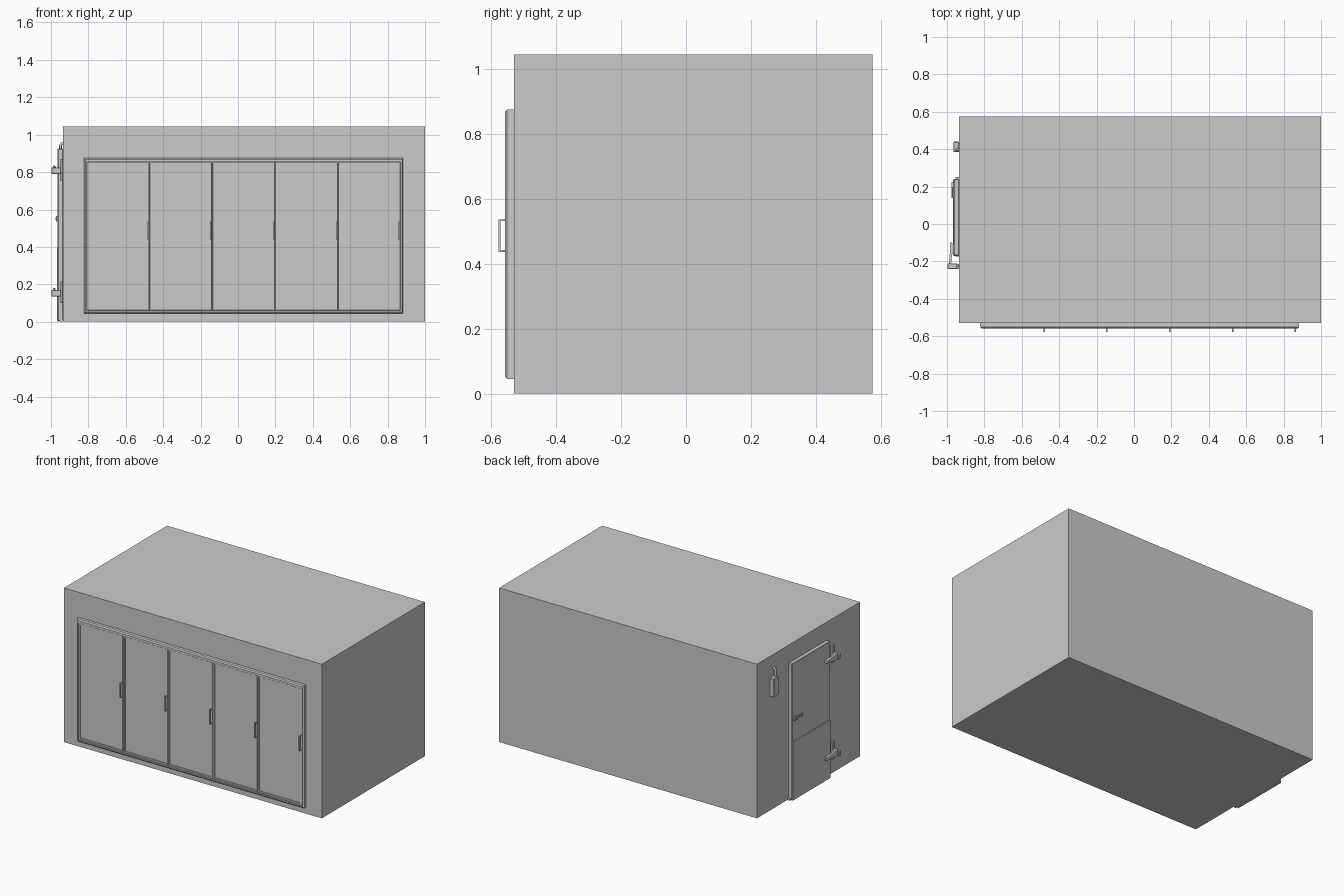
import bpy, bmesh, math
from mathutils import Vector

if "Cube" in bpy.data.objects:
    bpy.data.objects.remove(bpy.data.objects["Cube"])

grey = bpy.data.materials.new("light grey panel")
grey.diffuse_color = (0.6, 0.6, 0.6, 1)
grey.use_nodes = True
grey.node_tree.nodes["Principled BSDF"].inputs["Base Color"].default_value = grey.diffuse_color


def finish(name, bm):
    bmesh.ops.recalc_face_normals(bm, faces=bm.faces)
    me = bpy.data.meshes.new(name)
    bm.to_mesh(me)
    bm.free()
    me.materials.append(grey)
    ob = bpy.data.objects.new(name, me)
    bpy.context.collection.objects.link(ob)
    return ob


def add_box(bm, x0, x1, y0, y1, z0, z1):
    vs = bmesh.ops.create_cube(bm, size=1)["verts"]
    for v in vs:
        v.co = Vector(((x0 + x1) / 2 + v.co.x * (x1 - x0),
                       (y0 + y1) / 2 + v.co.y * (y1 - y0),
                       (z0 + z1) / 2 + v.co.z * (z1 - z0)))


def box(name, *dims, bevel=0):
    bm = bmesh.new()
    add_box(bm, *dims)
    ob = finish(name, bm)
    if bevel:
        m = ob.modifiers.new("bevel", 'BEVEL')
        m.width, m.segments = bevel, 1
    return ob


def ring(name, outer, inner, y_back, y_front, chamfer):
    """Rectangular frame facing -y with a chamfered outer front edge."""
    bm = bmesh.new()

    def loop(r, y, inset=0):
        x0, x1, z0, z1 = r
        x0, x1, z0, z1 = x0 + inset, x1 - inset, z0 + inset, z1 - inset
        return [bm.verts.new(p) for p in
                ((x0, y, z0), (x1, y, z0), (x1, y, z1), (x0, y, z1))]

    loops = [loop(outer, y_back), loop(outer, y_front + chamfer),
             loop(outer, y_front, chamfer), loop(inner, y_front),
             loop(inner, y_back)]
    for k, a in enumerate(loops):
        b = loops[(k + 1) % len(loops)]
        for i in range(4):
            j = (i + 1) % 4
            bm.faces.new((a[i], a[j], b[j], b[i]))
    return finish(name, bm)


def extrude_profile(name, pts, offset):
    bm = bmesh.new()
    face = bm.faces.new([bm.verts.new(p) for p in pts])
    res = bmesh.ops.extrude_face_region(bm, geom=[face])
    bmesh.ops.translate(bm, vec=offset, verts=[
        v for v in res["geom"] if isinstance(v, bmesh.types.BMVert)])
    return finish(name, bm)


# Insulated room
WALL_X, WALL_Y = -0.935, -0.53
box("cold_room_body", WALL_X, 1, WALL_Y, 0.575, 0, 1.045)

# Display door surround
ring("display_frame", (-0.823, 0.883, 0.045, 0.875),
     (-0.81, 0.87, 0.06, 0.853), WALL_Y, -0.558, 0.007)

# Five display doors with trim, pane and pull handle
x_start, pitch = -0.81, 0.336
for i in range(5):
    x0 = x_start + i * pitch + 0.001
    x1 = x0 + pitch - 0.002
    ring(f"door_trim_{i}", (x0, x1, 0.061, 0.852),
         (x0 + 0.011, x1 - 0.011, 0.073, 0.841), WALL_Y, -0.554, 0.002)
    box(f"door_pane_{i}", x0 + 0.01, x1 - 0.01, -0.548, WALL_Y, 0.07, 0.843)
    hx = x1 - 0.006
    bm = bmesh.new()
    add_box(bm, hx - 0.004, hx + 0.004, -0.577, -0.571, 0.437, 0.537)
    for z in (0.437, 0.531):
        add_box(bm, hx - 0.004, hx + 0.004, -0.573, -0.552, z, z + 0.006)
    finish(f"pull_handle_{i}", bm)

# Service door on the left end
box("service_door", -0.964, WALL_X, -0.17, 0.24, 0.005, 0.925, bevel=0.003)
box("kick_plate", -0.968, -0.96, -0.168, 0.238, 0.0, 0.395)
box("door_threshold", -0.955, WALL_X, -0.175, 0.25, 0, 0.012)

# Lever latch
box("latch_base", -0.972, -0.96, 0.195, 0.225, 0.535, 0.565)
box("latch_lever", -0.977, -0.969, 0.14, 0.225, 0.543, 0.557, bevel=0.002)

# Hinges: wall plate, projecting knuckle and tapered strap
for label, z in (("upper", 0.81), ("lower", 0.155)):
    box(f"{label}_hinge_plate", -0.95, WALL_X, -0.24, -0.215,
        z - 0.055, z + 0.06, bevel=0.003)
    box(f"{label}_hinge_knuckle", -0.998, -0.945, -0.24, -0.212,
        z - 0.02, z + 0.015, bevel=0.003)
    extrude_profile(f"{label}_hinge_strap",
                    [(-0.99, -0.215, z - 0.02), (-0.99, -0.215, z + 0.026),
                     (-0.985, -0.16, z + 0.012), (-0.985, -0.10, z + 0.006),
                     (-0.985, -0.10, z - 0.01), (-0.985, -0.16, z - 0.014)],
                    (0.012, 0, 0))
    box(f"{label}_hinge_spacer", -0.978, -0.96, -0.16, -0.105,
        z - 0.01, z + 0.008)

# Switch box with conduit bending into the wall
box("switch_box", -0.966, WALL_X, 0.385, 0.44, 0.775, 0.9, bevel=0.003)
bm = bmesh.new()
path = [((-0.949, 0.895), 0)]
path += [((-0.935 - 0.014 * math.cos(a), 0.94 + 0.014 * math.sin(a)), a)
         for a in (k * math.pi / 8 for k in range(5))]
path.append(((-0.93, 0.954), math.pi / 2))
rings = []
for (x, z), a in path:
    rings.append([])
    for k in range(10):
        t = k * math.tau / 10
        r = 0.007 * math.cos(t)
        rings[-1].append(bm.verts.new((x - r * math.cos(a),
                                       0.398 + 0.007 * math.sin(t),
                                       z + r * math.sin(a))))
for a, b in zip(rings, rings[1:]):
    for k in range(10):
        f = bm.faces.new((a[k], a[(k + 1) % 10], b[(k + 1) % 10], b[k]))
        f.smooth = True
finish("conduit", bm)
